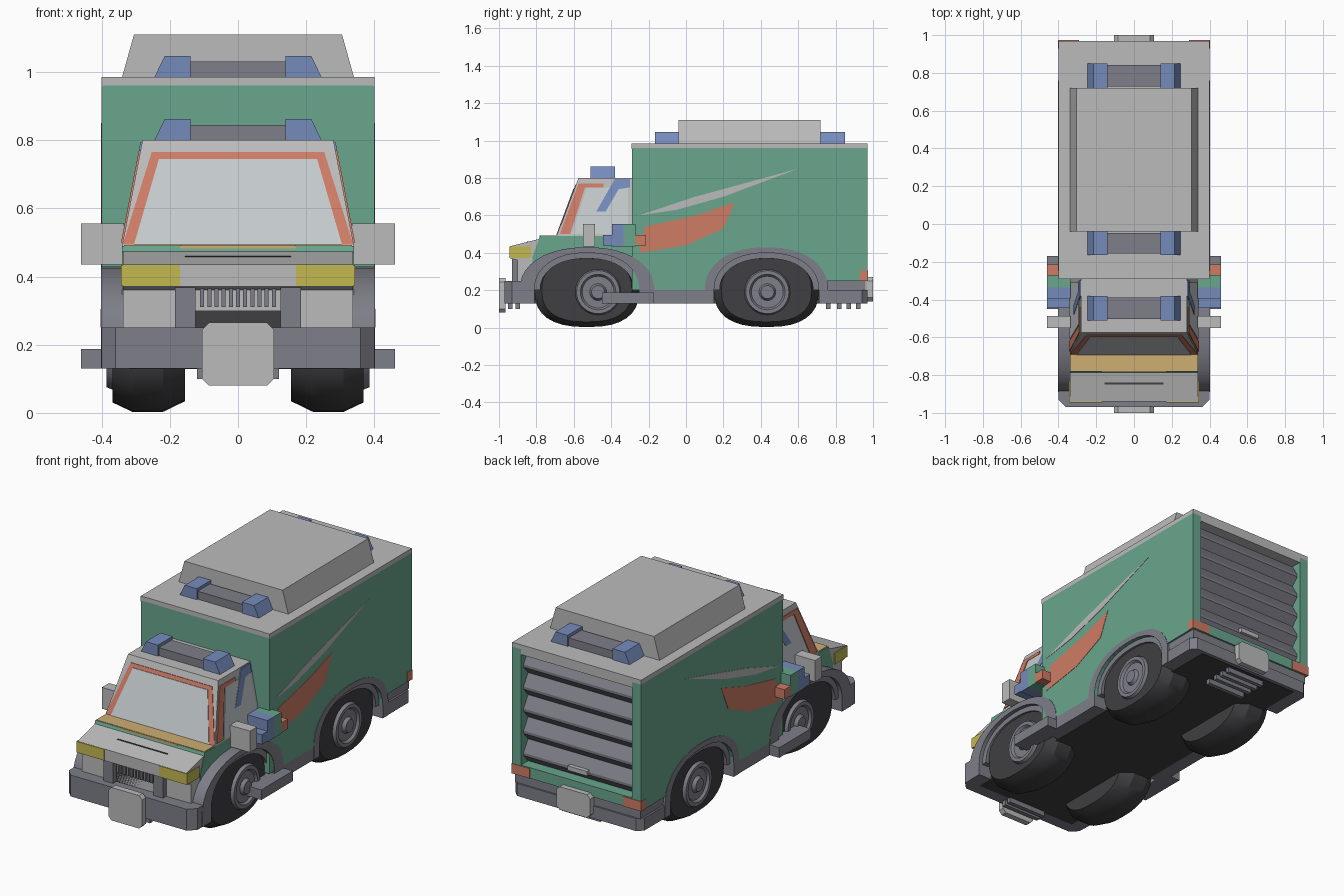
import bpy, bmesh, math

if "Cube" in bpy.data.objects:
    bpy.data.objects.remove(bpy.data.objects["Cube"])


def material(name, r, g, b):
    m = bpy.data.materials.new(name)
    m.diffuse_color = (r, g, b, 1)
    m.use_nodes = True
    m.node_tree.nodes["Principled BSDF"].inputs["Base Color"].default_value = m.diffuse_color
    return m


GREEN = material("green", 0.14, 0.38, 0.27)
ORANGE = material("orange", 0.62, 0.20, 0.13)
BLUE = material("blue", 0.18, 0.26, 0.50)
YELLOW = material("yellow", 0.55, 0.48, 0.08)
AMBER = material("amber", 0.62, 0.42, 0.17)
DARK = material("dark", 0.05, 0.05, 0.055)
TRIM = material("trim_grey", 0.21, 0.21, 0.25)
PALE = material("pale_grey", 0.50, 0.50, 0.50)
GLASS = material("glass", 0.56, 0.60, 0.62)


def loft(name, loops, mat=None, smooth=False):
    """Skin a list of equal-length loops and cap both ends."""
    bm = bmesh.new()
    rings = [[bm.verts.new(p) for p in loop] for loop in loops]
    n = len(rings[0])
    for a, b in zip(rings, rings[1:]):
        for i in range(n):
            bm.faces.new((a[i], a[(i + 1) % n], b[(i + 1) % n], b[i]))
    bm.faces.new(rings[0])
    bm.faces.new(rings[-1])
    bmesh.ops.recalc_face_normals(bm, faces=bm.faces[:])
    me = bpy.data.meshes.new(name)
    bm.to_mesh(me)
    bm.free()
    if smooth:
        me.polygons.foreach_set("use_smooth", [True] * len(me.polygons))
        me.set_sharp_from_angle(angle=math.radians(30))
    ob = bpy.data.objects.new(name, me)
    bpy.context.collection.objects.link(ob)
    if mat:
        me.materials.append(mat)
    return ob


def prism(name, pts, axis, lo, hi, mat=None, smooth=False):
    """Extrude a 2D outline along an axis (x: yz outline, y: xz, z: xy)."""
    def put(p, d):
        return {"x": (d, *p), "y": (p[0], d, p[1]), "z": (*p, d)}[axis]
    return loft(name, [[put(p, d) for p in pts] for d in (lo, hi)], mat, smooth)


def box(name, x, y, z, mat=None):
    return prism(name, [(x[0], y[0]), (x[1], y[0]), (x[1], y[1]), (x[0], y[1])], "z", *z, mat)


def sides(x0, x1):
    return [("right", (x0, x1), 1), ("left", (-x1, -x0), -1)]


def oval(cy, cz, ry, rz, a0=0, a1=360, n=32, power=2.5):
    """Squashed, flat-bottomed round outline used by tyres and arches."""
    out = []
    for i in range(n):
        t = math.radians(a0 + (a1 - a0) * i / (n if a1 - a0 == 360 else n - 1))
        c, s = math.cos(t), math.sin(t)
        out.append((cy + ry * math.copysign(abs(c) ** (2 / power), c),
                    cz + rz * math.copysign(abs(s) ** (2 / power), s)))
    return out


# Chassis and bumpers
box("chassis", (-0.155, 0.155), (-0.9, 0.95), (0.13, 0.3), DARK)
box("underfloor", (-0.32, 0.32), (-0.9, 0.95), (0.128, 0.15), DARK)
prism("front_bumper", [(-0.4, -0.82), (-0.4, -0.93), (-0.36, -0.97), (0.36, -0.97),
                       (0.4, -0.93), (0.4, -0.82)], "z", 0.13, 0.25, TRIM)
prism("rear_bumper", [(-0.4, 0.72), (-0.4, 0.94), (-0.37, 0.97), (0.37, 0.97),
                      (0.4, 0.94), (0.4, 0.72)], "z", 0.13, 0.2, TRIM)
box("rear_bumper_step", (-0.39, 0.39), (0.72, 0.96), (0.2, 0.25), TRIM)
for name, y0, y1, z0, z1 in (("front_plate", -1, -0.965, 0.08, 0.265), ("rear_plate", 0.965, 1, 0.14, 0.27)):
    prism(name, [(-0.105, z0 + .02), (-0.085, z0), (0.085, z0), (0.105, z0 + .02),
                 (0.105, z1 - .02), (0.085, z1), (-0.085, z1), (-0.105, z1 - .02)], "y", y0, y1, PALE)
for y in (-0.94, -0.9, 0.76, 0.82, 0.87, 0.92):
    box("underside_rib", (-0.12, 0.12), (y - 0.012, y + 0.012), (0.1, 0.14), TRIM)

# Wheels and arches
for axle, cy, hub_y, half in (("front", -0.53, -0.47, 0.36), ("rear", 0.43, 0.435, 0.33)):
    for side, _, s in sides(0, 1):
        loft(f"{axle}_{side}_tyre",
             [[(s * x, *p) for p in oval(cy, 0.2, 0.28 * k, 0.197 * k)]
              for x, k in ((0.155, 0.84), (0.22, 1), (0.31, 1), (0.368, 0.86))], DARK, True)
        loft(f"{axle}_{side}_rim",
             [[(s * x, *p) for p in oval(hub_y, 0.19, r, r, power=2)]
              for x, r in ((0.36, 0.125), (0.385, 0.115), (0.385, 0.095), (0.372, 0.085),
                           (0.372, 0.045), (0.39, 0.035))], TRIM, True)
        outer = oval(cy, 0.2, half, 0.23, 0, 180, 22, 2.2)
        inner = oval(cy, 0.2, 0.28, 0.2, 180, 0, 22, 2.2)
        ring = [(cy + half, 0.13)] + outer + [(cy - half, 0.13), (cy - 0.28, 0.13)] + inner + [(cy + 0.28, 0.13)]
        prism(f"{axle}_{side}_arch", ring, "x", s * 0.3, s * 0.402, TRIM, True)
        lip = oval(cy, 0.2, 0.25, 0.17, 0, 180, 18, 2.2) + oval(cy, 0.2, 0.285, 0.205, 180, 0, 18, 2.2)
        prism(f"{axle}_{side}_arch_lip", lip, "x", s * 0.34, s * 0.38, TRIM, True)
for side, x, s in sides(0.3, 0.4):
    box(f"{side}_skirt", x, (-0.2, 0.12), (0.13, 0.2), TRIM)
for side, x, s in sides(0.36, 0.46):
    box(f"{side}_step", x, (-0.45, -0.17), (0.13, 0.187), TRIM)

# Cargo box: side outline with wheel notch, core, roof cap, rear frame
notch = oval(0.43, 0.2, 0.28, 0.2, 180, 0, 18, 2.2)
outline = [(-0.29, 0.96), (-0.29, 0.2)] + notch + [(0.72, 0.25), (0.9, 0.25), (0.9, 0.96)]
prism("cargo_box", outline, "x", -0.4, 0.4, GREEN)
box("cargo_core", (-0.155, 0.155), (-0.28, 0.89), (0.2, 0.5), DARK)
prism("cargo_roof", [(-0.4, 0.96), (0.4, 0.96), (0.4, 0.985), (-0.4, 0.985)], "y", -0.29, 0.97, PALE)
for side, x, s in sides(0.345, 0.4):
    box(f"{side}_rear_post", x, (0.9, 0.97), (0.25, 0.96), GREEN)
    prism(f"{side}_roof_corner", [(s * 0.4, 0.955), (s * 0.4, 0.985), (s * 0.37, 0.985)], "y", -0.292, -0.28, PALE)
box("rear_sill", (-0.345, 0.345), (0.9, 0.97), (0.25, 0.31), GREEN)
box("rear_header", (-0.345, 0.345), (0.9, 0.97), (0.93, 0.96), PALE)
for side, x, s in sides(0.29, 0.403):
    box(f"{side}_tail_light", x, (0.93, 0.973), (0.25, 0.305), ORANGE)

# Roller door
h = 0.62 / 5
door = [(0.89, 0.31)]
for i in range(5):
    z = 0.31 + i * h
    door += [(0.91, z + 0.002), (0.948, z + 0.045), (0.948, z + 0.06), (0.91, z + h - 0.002)]
prism("roller_door", door + [(0.89, 0.93)], "x", -0.345, 0.345, TRIM)
box("door_handle", (-0.06, 0.06), (0.93, 0.965), (0.355, 0.38), PALE)

# Side stripes
for side, _, s in sides(0, 1):
    for name, pts, mat in (
            ("orange_stripe", [(-0.25, 0.4), (-0.22, 0.54), (0.05, 0.6), (0.26, 0.67), (0.2, 0.53), (0.0, 0.44)], ORANGE),
            ("grey_stripe", [(-0.25, 0.6), (0.05, 0.7), (0.6, 0.85), (0.2, 0.7), (-0.05, 0.63)], PALE)):
        prism(f"{side}_{name}", pts, "x", s * 0.398, s * 0.402, mat)

# Roof unit and light bars
prism("roof_unit", [(-0.34, 0.985), (0.34, 0.985), (0.305, 1.11), (-0.305, 1.11)], "y", -0.04, 0.72, PALE)


def light_bar(name, y0, y1, z):
    box(f"{name}_middle", (-0.14, 0.14), (y0 + .008, y1 - .008), (z, z + 0.045), TRIM)
    for side, _, s in sides(0, 1):
        prism(f"{name}_{side}_lamp", [(s * 0.14, z), (s * 0.245, z), (s * 0.215, z + 0.062), (s * 0.14, z + 0.062)],
              "y", y0, y1, BLUE)


light_bar("box_front_lights", -0.165, -0.04, 0.985)
light_bar("box_rear_lights", 0.72, 0.85, 0.985)
light_bar("cab_lights", -0.51, -0.38, 0.8)

# Cab lower body (with wheel notch) and nose
cab_notch = oval(-0.53, 0.2, 0.28, 0.2, 180, 0, 18, 2.2)
prism("cab_body", [(-0.29, 0.49), (-0.78, 0.49), (-0.82, 0.38), (-0.82, 0.2)] + cab_notch +
      [(-0.24, 0.2), (-0.24, 0.3), (-0.29, 0.3)], "x", -0.34, 0.34, GREEN)
box("cab_core", (-0.155, 0.155), (-0.85, -0.25), (0.2, 0.46), DARK)
prism("nose", [(-0.77, 0.475), (-0.78, 0.475), (-0.94, 0.435), (-0.94, 0.37), (-0.9, 0.36),
               (-0.9, 0.24), (-0.8, 0.24), (-0.8, 0.4)], "x", -0.338, 0.338, PALE)
box("cowl", (-0.335, 0.335), (-0.778, -0.68), (0.48, 0.493), AMBER)
box("cowl_front", (-0.17, 0.17), (-0.783, -0.77), (0.473, 0.492), AMBER)
for side, x, s in sides(0.17, 0.343):
    box(f"{side}_headlight", x, (-0.944, -0.83), (0.372, 0.434), YELLOW)
for side, x, s in sides(0.125, 0.185):
    box(f"{side}_grille_bar", x, (-0.93, -0.89), (0.25, 0.37), TRIM)
for i in range(11):
    x = (i - 5) * 0.021
    box("grille_tooth", (x - 0.006, x + 0.006), (-0.92, -0.89), (0.31, 0.365), TRIM)

# Cab greenhouse
loft("cab_upper", [[(-x, y, z), (x, y, z), (x, -0.29, z), (-x, -0.29, z)]
                   for x, y, z in ((0.34, -0.69, 0.49), (0.28, -0.575, 0.8))], PALE)


def windscreen(name, lower, upper, z0, z1, off, mat):
    pts = [(-lower, z0), (lower, z0), (upper, z1), (-upper, z1)]
    loft(name, [[(x, -0.69 + (z - 0.49) * 0.371 - d, z) for x, z in pts] for d in (off, -0.005)], mat)


windscreen("windscreen_frame", 0.338, 0.253, 0.494, 0.765, 0.003, ORANGE)
windscreen("windscreen", 0.305, 0.232, 0.494, 0.745, 0.006, GLASS)
for side, _, s in sides(0, 1):
    for name, pts, mat in (
            ("side_window", [(-0.61, 0.5), (-0.53, 0.75), (-0.31, 0.75), (-0.31, 0.5)], GLASS),
            ("pillar", [(-0.675, 0.5), (-0.575, 0.77), (-0.44, 0.77), (-0.44, 0.75), (-0.54, 0.75), (-0.62, 0.5)], ORANGE),
            ("window_stripe", [(-0.48, 0.62), (-0.38, 0.795), (-0.3, 0.795), (-0.3, 0.75), (-0.36, 0.74), (-0.43, 0.62)], BLUE)):
        d0 = 0.003 if mat == GLASS else 0.005
        loft(f"{side}_{name}", [[(s * (0.34 - (z - 0.49) * 0.1935 + d), y, z) for y, z in pts] for d in (d0, -0.004)], mat)

# Mirrors and side equipment blocks
for side, x, s in sides(0.335, 0.46):
    box(f"{side}_mirror", x, (-0.55, -0.487), (0.435, 0.555), PALE)
    box(f"{side}_bracket", x, (-0.445, -0.395), (0.44, 0.495), BLUE)
    box(f"{side}_blue_block", x, (-0.395, -0.335), (0.435, 0.555), BLUE)
    box(f"{side}_green_block", x, (-0.335, -0.27), (0.435, 0.555), GREEN)
    box(f"{side}_orange_block", x, (-0.27, -0.215), (0.44, 0.495), ORANGE)
